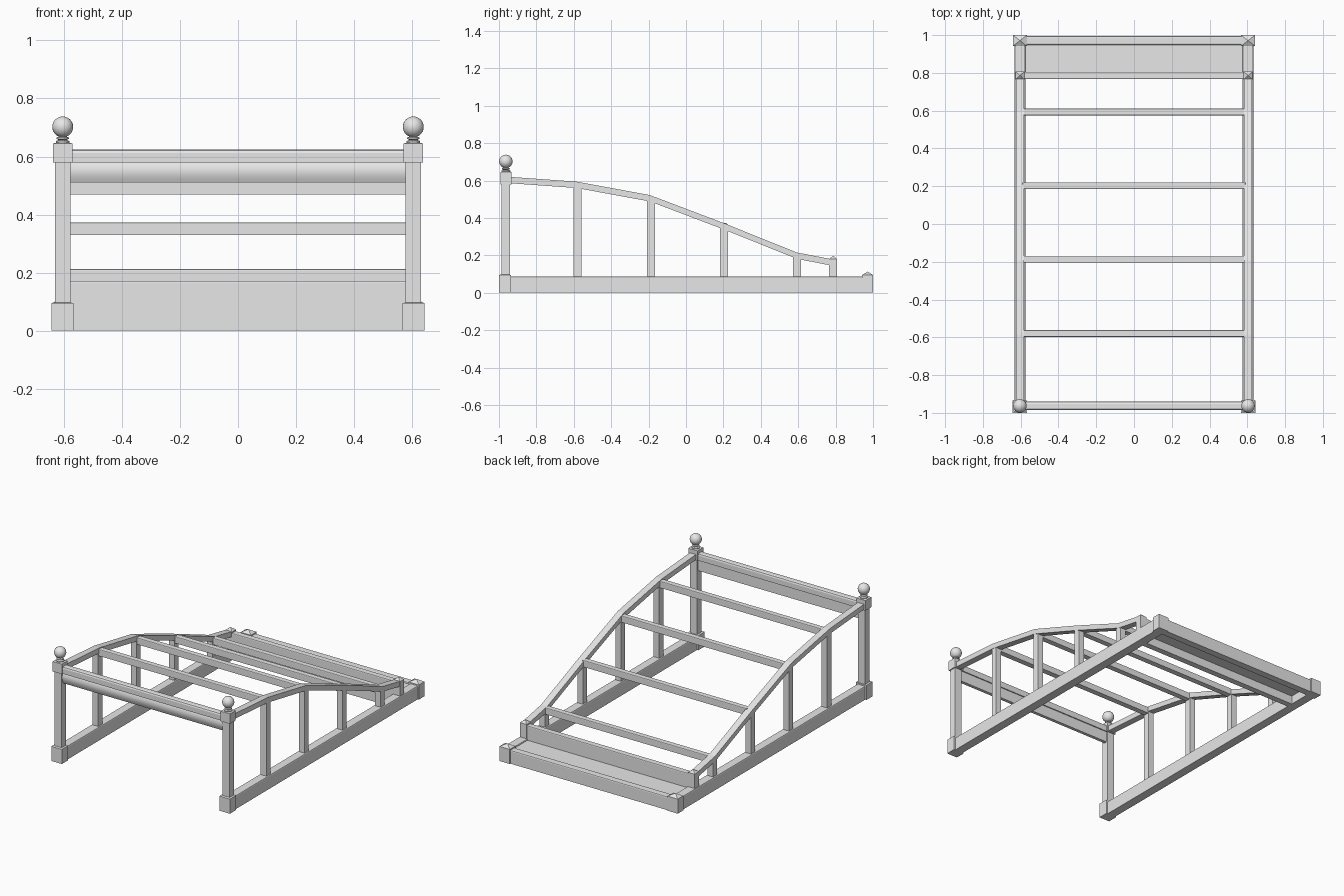
import bpy
import bmesh
import math

cube = bpy.data.objects.get("Cube")
if cube:
    bpy.data.objects.remove(cube, do_unlink=True)

grey = bpy.data.materials.new("plain_grey")
grey.use_nodes = True
grey.diffuse_color = (0.8, 0.8, 0.8, 1)
grey.node_tree.nodes["Principled BSDF"].inputs["Base Color"].default_value = (0.8, 0.8, 0.8, 1)


def finish(name, bm, smooth=False):
    bmesh.ops.recalc_face_normals(bm, faces=bm.faces[:])
    mesh = bpy.data.meshes.new(name)
    bm.to_mesh(mesh)
    bm.free()
    mesh.materials.append(grey)
    obj = bpy.data.objects.new(name, mesh)
    bpy.context.collection.objects.link(obj)
    if smooth:
        bpy.ops.object.select_all(action="DESELECT")
        obj.select_set(True)
        bpy.context.view_layer.objects.active = obj
        bpy.ops.object.shade_smooth_by_angle(angle=math.radians(40))
    return obj


def box(name, x, y, z, peak=0, bevel=0):
    """Box from (min, max) ranges, with an optional pyramid top or softened top edges."""
    bm = bmesh.new()
    bmesh.ops.create_cube(bm, size=1)
    for v in bm.verts:
        v.co = [r[0] + (c + 0.5) * (r[1] - r[0]) for c, r in zip(v.co, (x, y, z))]
    top = max(bm.faces, key=lambda f: f.calc_center_median().z)
    if peak:
        poked = bmesh.ops.poke(bm, faces=[top])
        poked["verts"][0].co.z += peak
    elif bevel:
        bmesh.ops.bevel(bm, geom=top.edges[:], offset=bevel, segments=2,
                        profile=0.5, affect="EDGES")
    return finish(name, bm)


def sweep(name, profile, place, start, end, smooth=False):
    """Extrude a closed profile between two positions along x."""
    bm = bmesh.new()
    face = bm.faces.new([bm.verts.new(place(start, a, b)) for a, b in profile])
    out = bmesh.ops.extrude_face_region(bm, geom=[face])
    for g in out["geom"]:
        if isinstance(g, bmesh.types.BMVert):
            g.co.x += end - start
    return finish(name, bm, smooth)


def lathe(name, profile, x, y):
    """Turn a (radius, height) profile about a vertical axis."""
    bm = bmesh.new()
    verts = [bm.verts.new((r, 0, z)) for r, z in profile]
    edges = [bm.edges.new(p) for p in zip(verts, verts[1:])]
    bmesh.ops.spin(bm, geom=verts + edges, cent=(0, 0, 0), axis=(0, 0, 1),
                   angle=math.tau, steps=24)
    bmesh.ops.remove_doubles(bm, verts=bm.verts[:], dist=0.0002)
    bmesh.ops.translate(bm, verts=bm.verts[:], vec=(x, y, 0))
    return finish(name, bm, True)


def in_yz(x, y, z):
    return (x, y, z)


# Handrail top line, front to back
RAIL = [(-0.95, 0.62), (-0.585, 0.594), (-0.193, 0.522),
        (0.2, 0.373), (0.593, 0.215), (0.8, 0.175)]
BAR_Y = [-0.58, -0.187, 0.203, 0.593]
BAR_TOP = [0.588, 0.513, 0.372, 0.213]
CX, FY = 0.604, -0.963

# Ball finial: neck, two rings and a sphere
ball = [(0.036 * math.sin(a), 0.702 - 0.036 * math.cos(a))
        for a in [math.pi * i / 16 for i in range(3, 17)]]
finial = [(0, 0.645), (0.024, 0.645), (0.024, 0.653), (0.014, 0.657),
          (0.021, 0.661), (0.021, 0.665), (0.013, 0.669)] + ball

for side, s in (("left", 1), ("right", -1)):
    def span(half, c=CX):
        return (s * c - half, s * c + half)

    # Base rail and its corner blocks
    box(f"{side}_base_rail", span(0.029), (-0.95, 0.96), (0, 0.087), bevel=0.007)
    box(f"{side}_front_block", span(0.038), (-1, -0.935), (0, 0.095), peak=0.006)
    box(f"{side}_back_block", span(0.037), (0.942, 1), (0, 0.095), peak=0.018)

    # Front post with cap and ball
    box(f"{side}_front_post", span(0.026), (-0.986, -0.94), (0.09, 0.6))
    box(f"{side}_front_cap", span(0.033), (-0.993, -0.933), (0.58, 0.645), peak=0.008)
    lathe(f"{side}_finial", finial, s * CX, FY)

    # Short back post with pointed top
    box(f"{side}_back_post", span(0.024), (0.765, 0.808), (0.08, 0.18), peak=0.018)

    # Bent handrail
    lower = [(y, z - 0.034) for y, z in reversed(RAIL)]
    sweep(f"{side}_handrail", RAIL + lower, in_yz, s * CX - 0.022, s * CX + 0.022)

    # Balusters
    for i, (y, z) in enumerate(zip(BAR_Y, BAR_TOP)):
        box(f"{side}_baluster_{i + 1}", span(0.02), (y - 0.021, y + 0.021), (0.08, z - 0.012))

# Cross bars between the handrails
for i, (y, z) in enumerate(zip(BAR_Y, BAR_TOP)):
    box(f"cross_bar_{i + 1}", (-0.59, 0.59), (y - 0.018, y + 0.018), (z - 0.043, z), bevel=0.005)

# Front top rail and the gently bowed board below it
box("front_top_rail", (-0.58, 0.58), (-0.985, -0.94), (0.58, 0.625), bevel=0.012)
bow = [(-0.968 - 0.012 * math.sin(math.pi * t / 8), 0.59 - 0.01 * t) for t in range(9)]
sweep("front_board", [(-0.947, 0.59)] + bow + [(-0.947, 0.51)], in_yz, -0.58, 0.58, True)

# Back riser, shelf and sill
box("back_riser", (-0.585, 0.585), (0.767, 0.806), (0, 0.172), bevel=0.006)
box("back_shelf", (-0.58, 0.58), (0.8, 0.955), (0.055, 0.078))
box("back_sill", (-0.58, 0.58), (0.948, 0.994), (0, 0.087), bevel=0.007)
